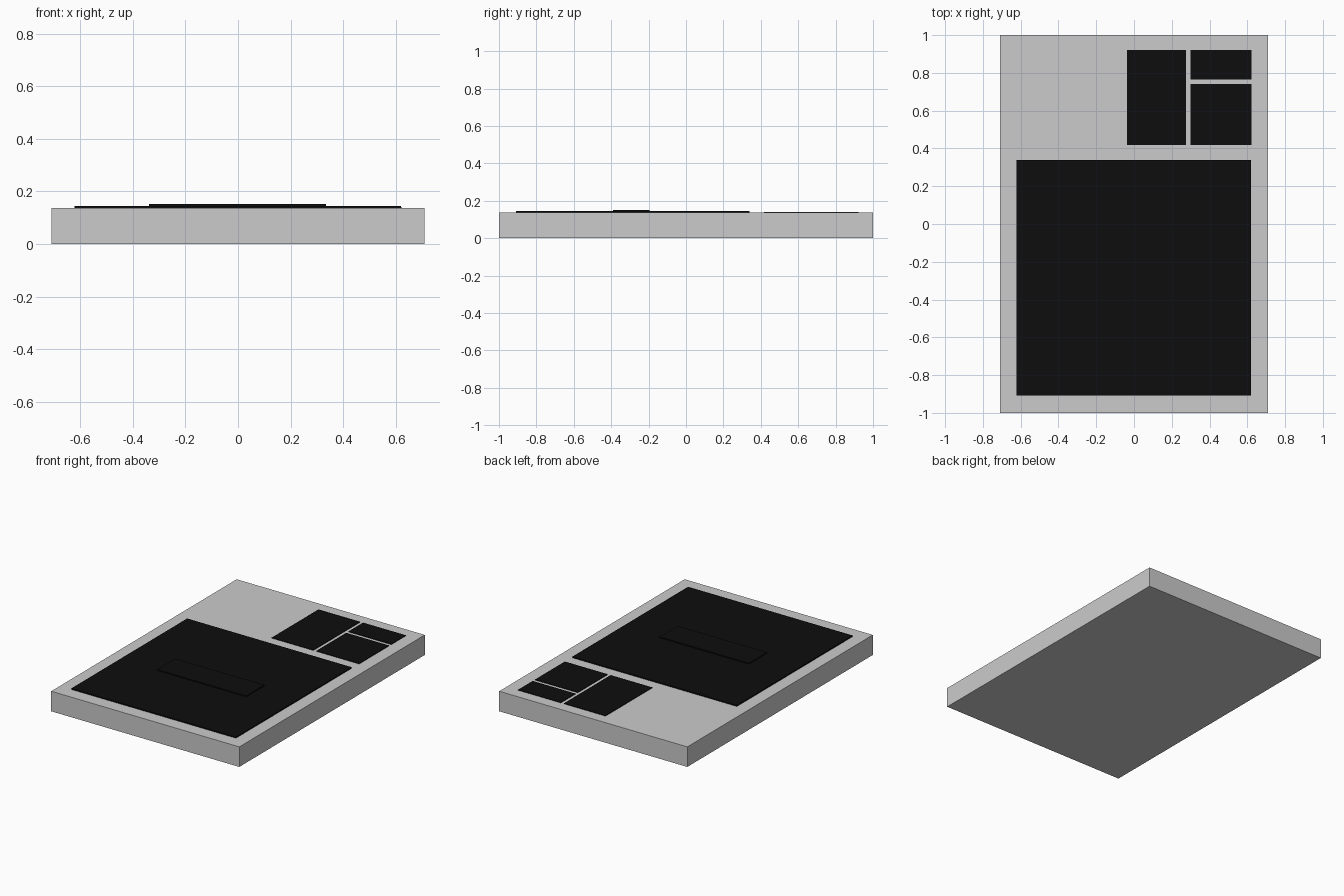
import bpy

if "Cube" in bpy.data.objects:
    bpy.data.objects.remove(bpy.data.objects["Cube"])

black = bpy.data.materials.new("black")
black.diffuse_color = (0.004, 0.004, 0.004, 1)
black.use_nodes = True
black.node_tree.nodes["Principled BSDF"].inputs["Base Color"].default_value = black.diffuse_color


def box(name, x0, x1, y0, y1, z0, z1, mat=None):
    bpy.ops.mesh.primitive_cube_add(
        size=1, location=((x0 + x1) / 2, (y0 + y1) / 2, (z0 + z1) / 2))
    ob = bpy.context.object
    ob.name = name
    ob.scale = (x1 - x0, y1 - y0, z1 - z0)
    bpy.ops.object.transform_apply(location=False, rotation=False, scale=True)
    if mat:
        ob.data.materials.append(mat)
    return ob


TOP = 0.137

# Grey slab
box("base_slab", -0.71, 0.71, -1, 1, 0, TOP)

# Large black panel with a raised bar on it
box("main_panel", -0.622, 0.62, -0.908, 0.34, TOP, 0.145, black)
box("raised_bar", -0.338, 0.335, -0.39, -0.195, 0.145, 0.152, black)

# Three thin panels in the back right corner
for name, x0, x1, y0, y1 in (
        ("tall_panel", -0.038, 0.276, 0.418, 0.922),
        ("small_panel", 0.299, 0.622, 0.765, 0.922),
        ("square_panel", 0.299, 0.622, 0.418, 0.74)):
    box(name, x0, x1, y0, y1, TOP, 0.141, black)
